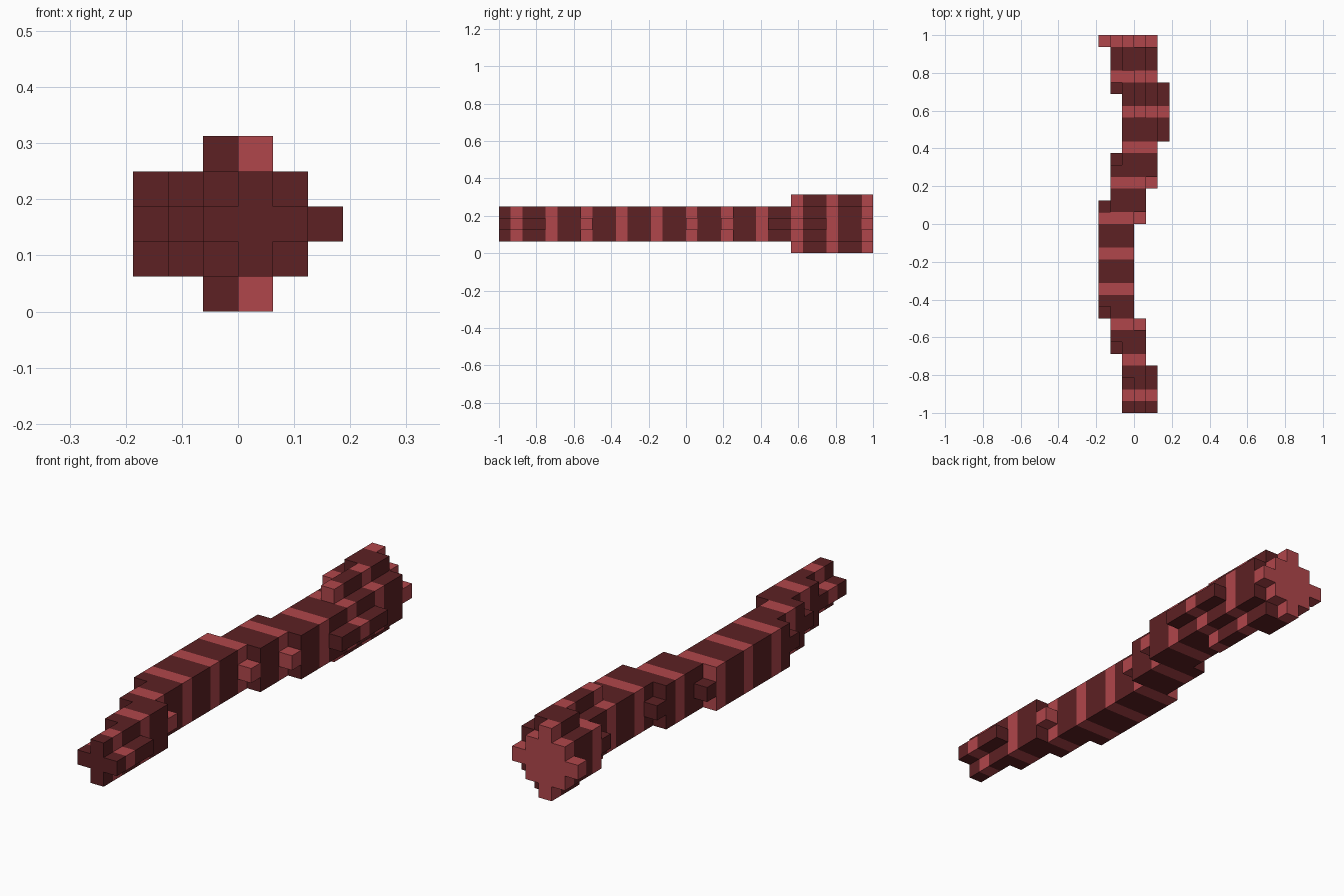
import bpy
import bmesh
from mathutils import Vector

default_cube = bpy.data.objects.get("Cube")
if default_cube:
    bpy.data.objects.remove(default_cube, do_unlink=True)

UNIT = 1 / 16  # edge of one block


def make_material(name, colour):
    material = bpy.data.materials.new(name)
    material.use_nodes = True
    material.diffuse_color = colour
    shader = material.node_tree.nodes["Principled BSDF"]
    shader.inputs["Base Color"].default_value = colour
    shader.inputs["Roughness"].default_value = 0.9
    return material


dark_red = make_material("dark red", (0.109, 0.015, 0.017, 1))
light_red = make_material("light red", (0.434, 0.061, 0.070, 1))

blocks = set()


def add_run(column, first, last, low, high):
    """Fill a straight bar of blocks along the length, last row included."""
    for row in range(first, last + 1):
        for level in range(low, high + 1):
            blocks.add((column, row, level))


# Main bars, three blocks tall: column, first row, last row
for column, first, last in [(-3, -7, 0), (-2, -10, 4), (-1, -13, 15),
                            (0, -16, -10), (0, 1, 15), (1, 4, 14)]:
    add_run(column, first, last, 1, 3)

# Narrow ribs and rounded ends, one block tall at mid height
for column, first, last in [(-3, -8, -8), (-3, 1, 1), (-3, 15, 15),
                            (-2, -11, -11), (-2, 5, 5), (-2, 11, 11),
                            (-1, -16, -14), (0, -9, -9), (0, 0, 0),
                            (1, -16, -13), (1, 3, 3), (1, 15, 15), (2, 7, 11)]:
    add_run(column, first, last, 2, 2)

# Thick back end: side bar, then ridges on top and underneath
add_run(-2, 12, 15, 1, 3)
for column, first, last in [(0, 9, 14), (-1, 13, 15)]:
    add_run(column, first, last, 0, 4)


def build_banded_body():
    """Skin the blocks, with every third row in the light colour."""
    bm = bmesh.new()
    for block in sorted(blocks):
        for axis in range(3):
            for side in (0, 1):
                neighbour = list(block)
                neighbour[axis] += 2 * side - 1
                if tuple(neighbour) in blocks:
                    continue
                u, v = (axis + 1) % 3, (axis + 2) % 3
                corners = []
                for a, b in [(0, 0), (1, 0), (1, 1), (0, 1)]:
                    point = Vector(block)
                    point[axis] += side
                    point[u] += a
                    point[v] += b
                    corners.append(bm.verts.new(point * UNIT))
                if not side:
                    corners.reverse()
                face = bm.faces.new(corners)
                face.material_index = 1 if block[1] % 3 == 0 else 0
    bmesh.ops.remove_doubles(bm, verts=bm.verts[:], dist=UNIT / 100)
    bmesh.ops.dissolve_limit(bm, angle_limit=0.01, verts=bm.verts[:],
                             edges=bm.edges[:], delimit={"MATERIAL"})
    mesh = bpy.data.meshes.new("banded_body")
    bm.to_mesh(mesh)
    bm.free()
    mesh.materials.append(dark_red)
    mesh.materials.append(light_red)
    body = bpy.data.objects.new("banded_body", mesh)
    bpy.context.scene.collection.objects.link(body)


build_banded_body()
